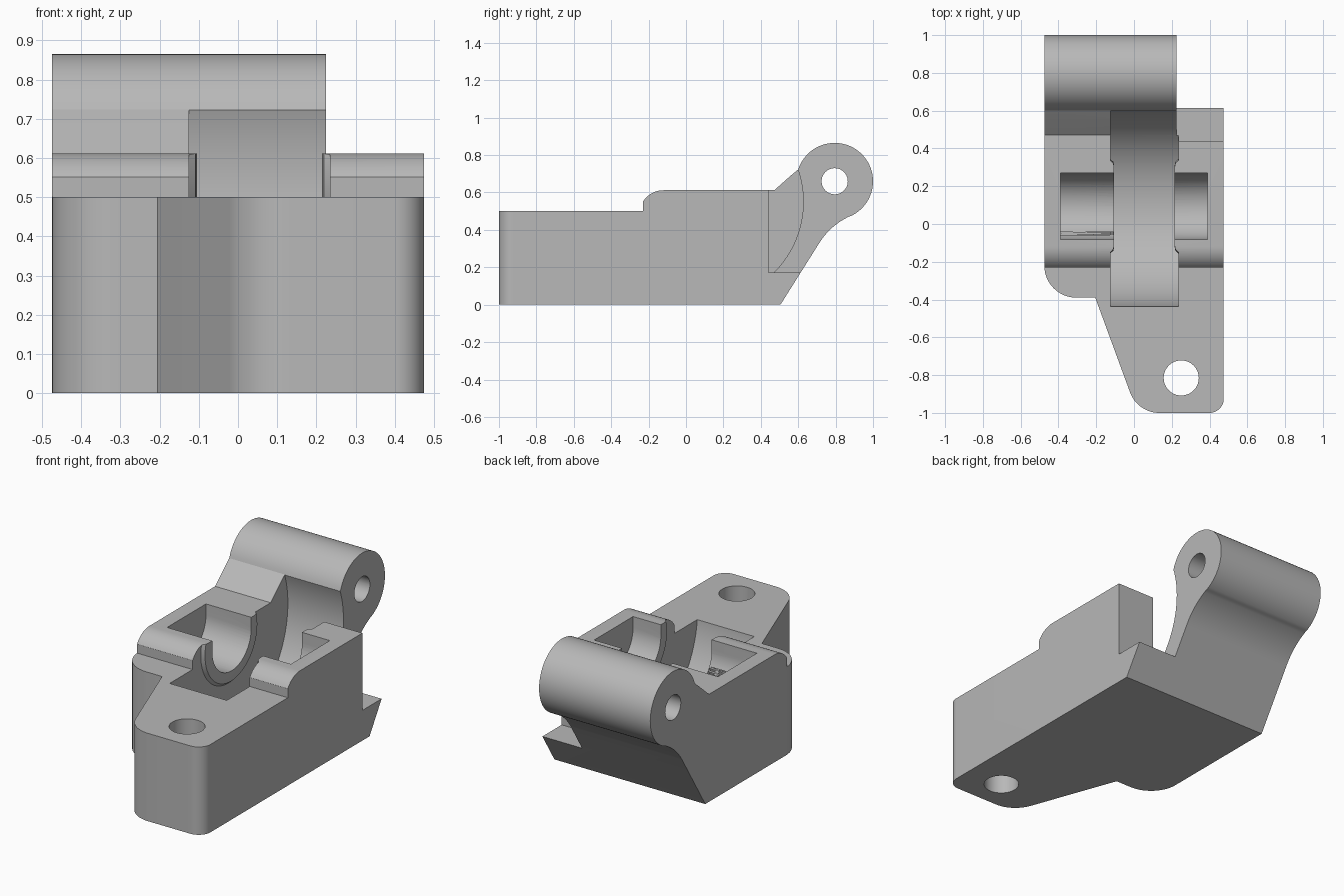
import bpy, bmesh
from math import sin, cos, tan, pi, radians, atan2
from mathutils import Vector

cube = bpy.data.objects.get("Cube")
if cube:
    bpy.data.objects.remove(cube, do_unlink=True)

metal = bpy.data.materials.new("plain grey")
metal.use_nodes = True
grey = (0.48, 0.48, 0.48, 1)
metal.diffuse_color = grey
metal.node_tree.nodes["Principled BSDF"].inputs["Base Color"].default_value = grey


def arc(cx, cy, r, a0, a1, n=24):
    return [(cx + r * cos(a0 + (a1 - a0) * i / n),
             cy + r * sin(a0 + (a1 - a0) * i / n)) for i in range(n + 1)]


def fillet(a, b, c, r):
    """Round corner b, lying between a and c, with radius r."""
    a, b, c = Vector(a), Vector(b), Vector(c)
    u, v = (a - b).normalized(), (c - b).normalized()
    half = u.angle(v) / 2
    centre = b + (u + v).normalized() * (r / sin(half))
    start = b + u * (r / tan(half)) - centre
    end = b + v * (r / tan(half)) - centre
    a0 = atan2(start.y, start.x)
    sweep = (atan2(end.y, end.x) - a0 + pi) % (2 * pi) - pi
    return arc(centre.x, centre.y, r, a0, a0 + sweep, 12)


def finish(name, bm):
    bmesh.ops.recalc_face_normals(bm, faces=bm.faces[:])
    mesh = bpy.data.meshes.new(name)
    bm.to_mesh(mesh)
    bm.free()
    obj = bpy.data.objects.new(name, mesh)
    bpy.context.collection.objects.link(obj)
    return obj


def prism(name, outline, lo, hi, axis):
    """Extrude a (y, z) outline along x, or an (x, y) outline along z."""
    bm = bmesh.new()
    rings = [[bm.verts.new((t, p, q) if axis == "x" else (p, q, t)) for p, q in outline]
             for t in (lo, hi)]
    for ring in rings:
        bm.faces.new(ring)
    count = len(outline)
    for i in range(count):
        j = (i + 1) % count
        bm.faces.new((rings[0][i], rings[0][j], rings[1][j], rings[1][i]))
    return finish(name, bm)


def box(name, lo, hi):
    rect = [(lo[0], lo[1]), (hi[0], lo[1]), (hi[0], hi[1]), (lo[0], hi[1])]
    return prism(name, rect, lo[2], hi[2], "z")


def lathe_x(name, profile, y, z, steps):
    """Spin (x, radius) points around an axis parallel to x."""
    bm = bmesh.new()
    verts = [bm.verts.new((x, 0, r)) for x, r in profile]
    edges = [bm.edges.new(pair) for pair in zip(verts, verts[1:])]
    bmesh.ops.spin(bm, geom=verts + edges, cent=(0, 0, 0), axis=(1, 0, 0),
                   angle=2 * pi, steps=steps)
    bmesh.ops.remove_doubles(bm, verts=bm.verts[:], dist=1e-5)
    bmesh.ops.translate(bm, vec=(0, y, z), verts=bm.verts[:])
    return finish(name, bm)


def combine(target, tool, operation):
    """Apply a boolean to the target and discard the tool."""
    mod = target.modifiers.new(tool.name, "BOOLEAN")
    mod.object, mod.operation, mod.solver = tool, operation, "EXACT"
    bpy.context.view_layer.update()
    graph = bpy.context.evaluated_depsgraph_get()
    mesh = bpy.data.meshes.new_from_object(target.evaluated_get(graph))
    target.modifiers.clear()
    target.data = mesh
    bpy.data.objects.remove(tool, do_unlink=True)


# Side profile: base, stepped top, hinge barrel and sloping back
heel, neck, rim = (0.505, 0), (0.773, 0.426), (0.88, 0.475)
barrel_y, barrel_z, barrel_r = 0.795, 0.66, 0.205
side = [(-1.2, 0), (-1.2, 0.5), (-0.23, 0.5)]
side += arc(-0.12, 0.482, 0.13, radians(148), radians(90), 12)
side += [(0.472, 0.612), (0.56, 0.69)]
side += arc(barrel_y, barrel_z, barrel_r, radians(162),
            atan2(rim[1] - barrel_z, rim[0] - barrel_y), 48)
side += fillet(rim, neck, heel, 0.38) + [heel]
body = prism("hinge_block", side, -0.6, 0.6, "x")

# Plan outline with the mounting ear
right, left, ear = (0.475, -1), (-0.475, -0.39), (0.019, -1)
inner, back = (-0.205, -0.39), 1.2
plan = [(0.475, back)] + fillet((0.475, back), right, ear, 0.075)
plan += fillet(right, ear, inner, 0.165) + [inner]
plan += fillet(inner, left, (-0.475, back), 0.17) + [(-0.475, back)]
combine(body, prism("plan_outline", plan, -0.1, 1, "z"), "INTERSECT")

# Notch beside the hinge arm
combine(body, box("arm_notch", (0.225, 0.44, 0.172), (0.7, 1.2, 1.2)), "DIFFERENCE")

# Round wheel slot, narrowed by a raised boss on either wall
half = [(-0.105, 0), (-0.105, 0.215), (-0.109, 0.235), (-0.125, 0.25), (-0.125, 0.533)]
mirrored = [(0.11 - x, r) for x, r in reversed(half)]
axle_y, axle_z = 0.094, 0.55
combine(body, lathe_x("wheel_slot", half + mirrored, axle_y, axle_z, 128), "DIFFERENCE")

# Axle pocket, open at the top
cradle = arc(axle_y, axle_z, 0.175, pi, 2 * pi, 32)
cradle += [(axle_y + 0.175, 0.8), (axle_y - 0.175, 0.8)]
combine(body, prism("axle_pocket", cradle, -0.39, 0.39, "x"), "DIFFERENCE")

# Pin hole through the barrel and bolt hole through the ear
pin = arc(barrel_y, barrel_z, 0.07, 0, 2 * pi, 40)[:-1]
combine(body, prism("pin_hole", pin, -0.7, 0.7, "x"), "DIFFERENCE")
bolt = arc(0.25, -0.815, 0.093, 0, 2 * pi, 40)[:-1]
combine(body, prism("bolt_hole", bolt, -0.2, 0.8, "z"), "DIFFERENCE")

# Finish
body.data.materials.clear()
body.data.materials.append(metal)
for face in body.data.polygons:
    face.material_index = 0
bpy.ops.object.select_all(action="DESELECT")
body.select_set(True)
bpy.context.view_layer.objects.active = body
bpy.ops.object.shade_smooth_by_angle(angle=radians(25))
